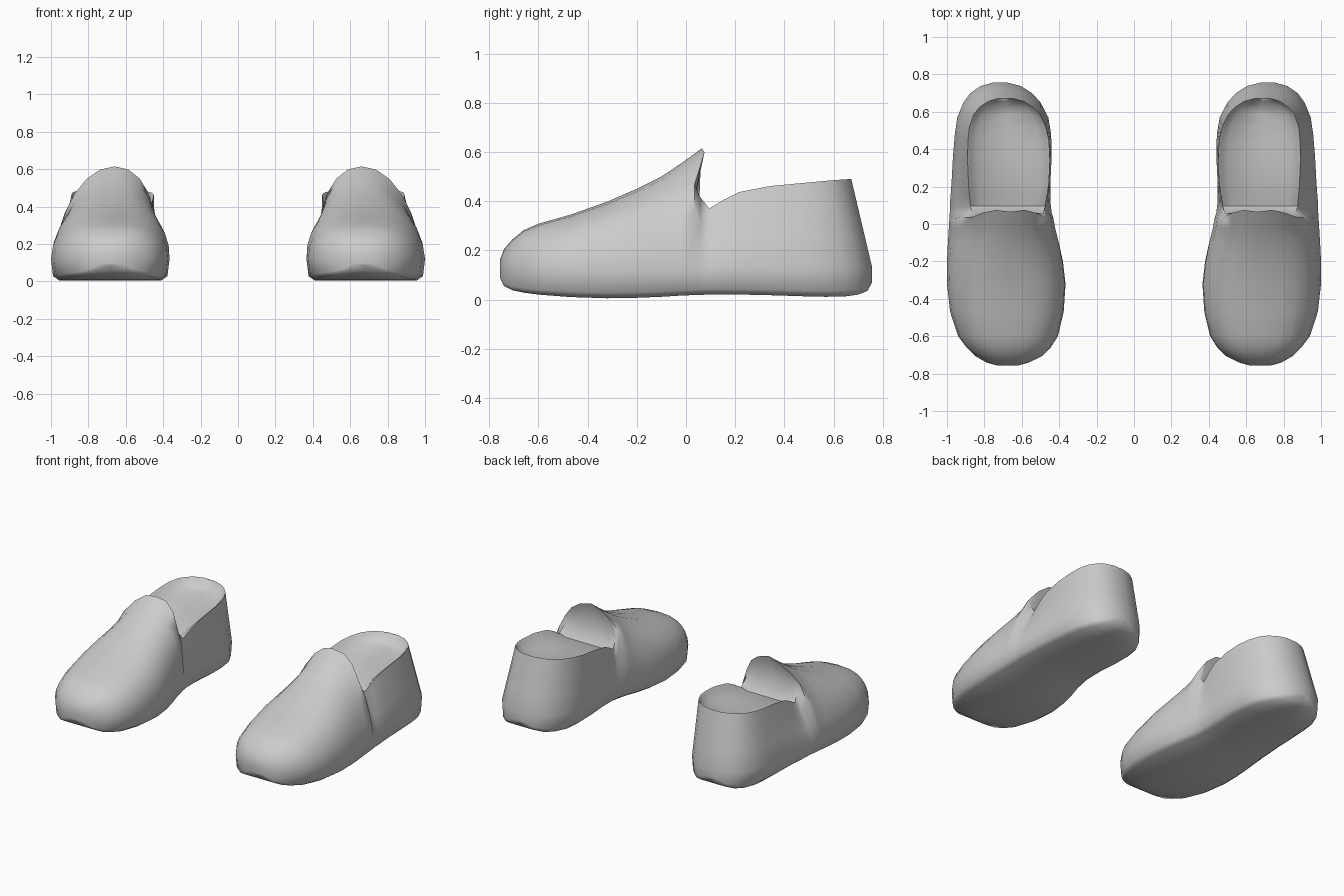
import bpy, bmesh, math

grey = bpy.data.materials.new("soft grey")
grey.diffuse_color = (0.6, 0.6, 0.6, 1)


def lerp(a, b, t):
    return a + (b - a) * t


def ring(half, cx_bottom, zb, cx_top, y_top, z_top, y0):
    """Closed cross-section: half is a list of (left x, right x, y, z)."""
    right = [(r, y, z) for l, r, y, z in half]
    left = [(l, y, z) for l, r, y, z in reversed(half)]
    return [(cx_bottom, y0, zb)] + right + [(cx_top, y_top, z_top)] + left


def sole_points(y, xl, xr, zb, z1):
    """Flat underside, rolled edge and the widest point of the side."""
    c, w = (xl + xr) / 2, (xr - xl) / 2
    pts = [(0.86, 0.0), (0.965, 0.2), (1.0, 1.0)]
    return [(c - w * f, c + w * f, y, lerp(zb, z1, k)) for f, k in pts]


def vamp_ring(y, xl, xr, zb, zt, power, ct, edge=None):
    """Domed section; edge optionally sets the y of the upper points."""
    z1 = min(0.12, (zb + zt) / 2)
    half = sole_points(y, xl, xr, zb, z1)
    c, w = (xl + xr) / 2, (xr - xl) / 2
    for i in range(1, 6):
        t = math.radians(15 * i)
        cx, h = lerp(c, ct, math.sin(t)), w * math.cos(t) ** power
        half.append((cx - h, cx + h, edge[i - 1] if edge else y,
                     lerp(z1, zt, math.sin(t))))
    return ring(half, c, zb, ct, edge[5] if edge else y, zt, y)


def heel_ring(y, xl, xr, zb, rl, rr, rim, drop, lean):
    """Section with leaning walls, a rim and a shallow insole."""
    z1 = 0.13
    half = sole_points(y, xl, xr, zb, z1)
    for k in (0.36, 0.7, 1.0):
        half.append((lerp(xl, rl, k), lerp(xr, rr, k), y - lean * k, lerp(z1, rim, k)))
    c, h, yt = (rl + rr) / 2, (rr - rl) / 2, y - lean
    for f, d in ((0.93, 0.2), (0.76, 1.0)):
        half.append((c - h * f, c + h * f, yt, rim - drop * d))
    return ring(half, (xl + xr) / 2, zb, c, yt, rim - drop, y)


# Toe to instep: y, left, right, bottom, top, dome power, top centre
vamp = [
    (-0.757, 0.620, 0.730, 0.090, 0.160, 0.8, 0.67),
    (-0.740, 0.560, 0.790, 0.055, 0.205, 0.8, 0.67),
    (-0.705, 0.490, 0.850, 0.037, 0.245, 0.75, 0.67),
    (-0.660, 0.445, 0.895, 0.028, 0.282, 0.72, 0.67),
    (-0.600, 0.407, 0.940, 0.020, 0.308, 0.70, 0.67),
    (-0.470, 0.376, 0.983, 0.010, 0.345, 0.70, 0.67),
    (-0.320, 0.366, 1.000, 0.005, 0.398, 0.74, 0.67),
    (-0.200, 0.380, 1.000, 0.007, 0.450, 0.82, 0.67),
    (-0.100, 0.402, 0.995, 0.011, 0.500, 0.90, 0.665),
    (-0.020, 0.425, 0.990, 0.016, 0.553, 0.96, 0.66),
]
rings = [vamp_ring(*v) for v in vamp]

# Tongue edge, then its hollow back face
rings.append(vamp_ring(0.03, 0.435, 0.987, 0.018, 0.615, 0.96, 0.66,
                       [0.03, 0.035, 0.035, 0.06, 0.075, 0.065]))
back = sole_points(0.06, 0.440, 0.985, 0.019, 0.13)
back += [(0.45, 0.945, 0.06, 0.22), (0.465, 0.905, 0.06, 0.31),
         (0.485, 0.865, 0.055, 0.42), (0.51, 0.84, 0.04, 0.43),
         (0.56, 0.785, 0.03, 0.45)]
rings.append(ring(back, 0.71, 0.019, 0.67, 0.025, 0.46, 0.06))

# Notch to heel: y, left, right, bottom, rim left, rim right, rim z, drop, lean
heel = [
    (0.100, 0.445, 0.985, 0.020, 0.475, 0.875, 0.370, 0.015, 0.005),
    (0.160, 0.447, 0.980, 0.020, 0.465, 0.880, 0.405, 0.035, 0.008),
    (0.230, 0.447, 0.975, 0.020, 0.455, 0.885, 0.437, 0.05, 0.012),
    (0.360, 0.440, 0.968, 0.017, 0.450, 0.890, 0.461, 0.055, 0.02),
    (0.480, 0.443, 0.958, 0.013, 0.455, 0.888, 0.471, 0.055, 0.035),
    (0.570, 0.458, 0.945, 0.011, 0.472, 0.880, 0.478, 0.053, 0.05),
    (0.650, 0.500, 0.912, 0.013, 0.503, 0.858, 0.484, 0.05, 0.065),
    (0.700, 0.545, 0.875, 0.020, 0.540, 0.825, 0.487, 0.045, 0.075),
    (0.738, 0.605, 0.820, 0.035, 0.590, 0.780, 0.489, 0.012, 0.082),
    (0.757, 0.680, 0.750, 0.070, 0.650, 0.725, 0.490, 0.003, 0.085),
]
rings += [heel_ring(*h) for h in heel]

# Skin the sections into one shoe
bm = bmesh.new()
loops = [[bm.verts.new(p) for p in r] for r in rings]
n = len(loops[0])
for a, b in zip(loops, loops[1:]):
    for i in range(n):
        j = (i + 1) % n
        bm.faces.new((a[i], a[j], b[j], b[i]))
# End caps: strips across the narrow toe and heel sections
for loop in (loops[0], loops[-1]):
    for i in range(n // 2):
        quad = [loop[i], loop[i + 1], loop[-i - 1], loop[-i % n]]
        bm.faces.new(list(dict.fromkeys(quad)))
bmesh.ops.recalc_face_normals(bm, faces=bm.faces)
mesh = bpy.data.meshes.new("slip_on_shoes")
bm.to_mesh(mesh)
bm.free()
mesh.materials.append(grey)
shoes = bpy.data.objects.new("slip_on_shoes", mesh)
bpy.context.collection.objects.link(shoes)
bpy.context.view_layer.objects.active = shoes
shoes.select_set(True)
bpy.ops.object.shade_smooth_by_angle(angle=math.radians(60))

# Matching shoe on the other side
mirror = shoes.modifiers.new("pair", 'MIRROR')
mirror.use_axis[0] = True
mirror.use_mirror_merge = False
